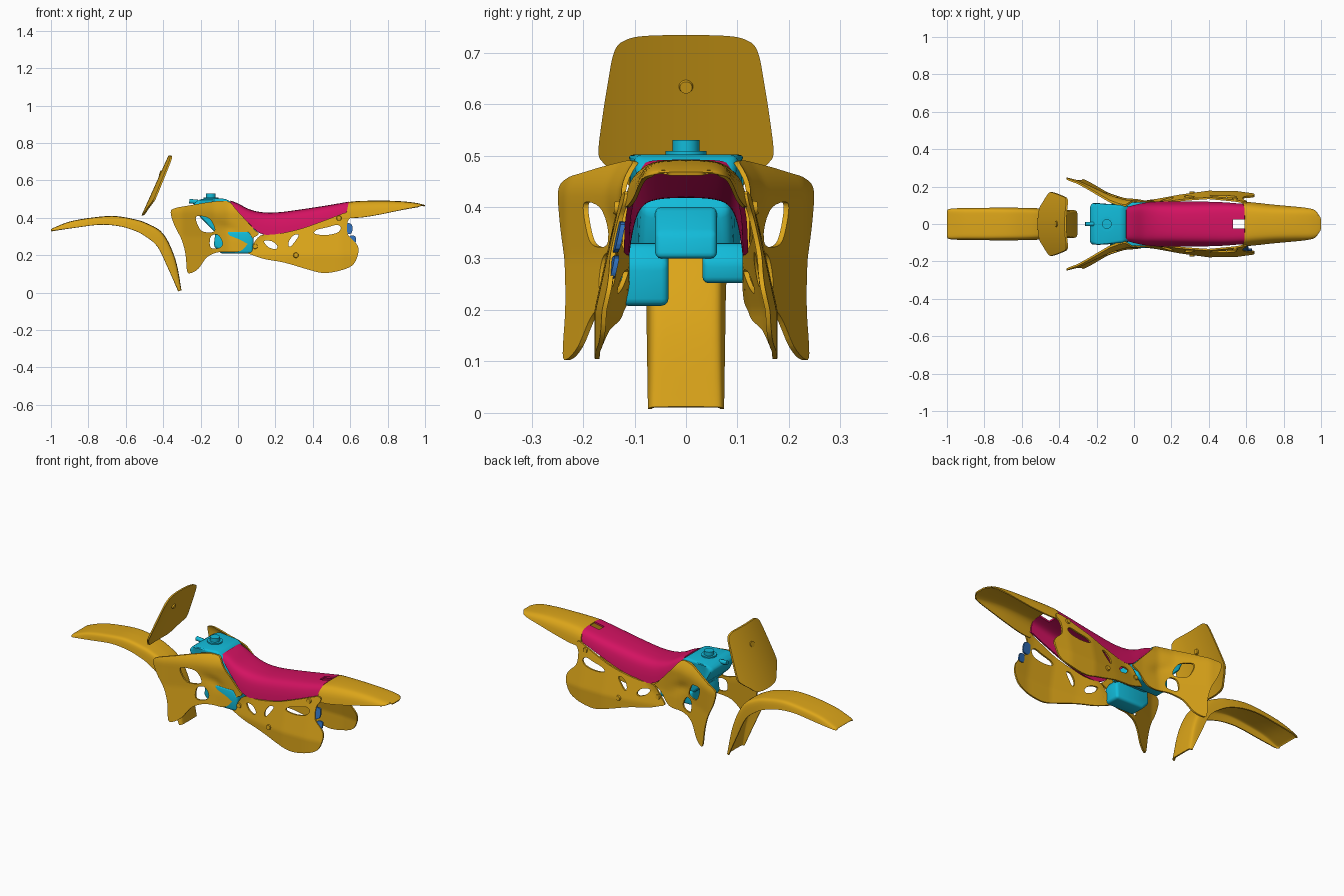
import bpy, bmesh, math
from mathutils import Vector

if "Cube" in bpy.data.objects:
    bpy.data.objects.remove(bpy.data.objects["Cube"])


def material(name, rgb):
    m = bpy.data.materials.new(name)
    m.diffuse_color = (*rgb, 1)
    m.use_nodes = True
    m.node_tree.nodes["Principled BSDF"].inputs["Base Color"].default_value = m.diffuse_color
    return m


GOLD = material("gold", (0.72, 0.38, 0.01))
CRIMSON = material("crimson", (0.65, 0.006, 0.12))
CYAN = material("cyan", (0.006, 0.5, 0.7))
BLUE = material("blue", (0.03, 0.16, 0.5))


def smooth(pts, n=5, closed=False):
    """Catmull-Rom resampling of tuples of any size."""
    p, out, k = [Vector(a) for a in pts], [], len(pts)
    get = (lambda i: p[i % k]) if closed else (lambda i: p[max(0, min(k - 1, i))])
    for i in range(k if closed else k - 1):
        a, b, c, d = (get(i + j) for j in (-1, 0, 1, 2))
        for s in range(n):
            t = s / n
            out.append(0.5 * (2 * b + (c - a) * t + (2 * a - 5 * b + 4 * c - d) * t * t
                              + (3 * b - a - 3 * c + d) * t ** 3))
    return out if closed else out + [p[-1]]


def interp(table, x):
    for (a, fa), (b, fb) in zip(table, table[1:]):
        if x <= b:
            t = max(0, (x - a) / (b - a))
            return fa + (fb - fa) * t
    return table[-1][1]


def add(name, bm, mat=None):
    me = bpy.data.meshes.new(name)
    bm.to_mesh(me)
    bm.free()
    ob = bpy.data.objects.new(name, me)
    bpy.context.collection.objects.link(ob)
    if mat:
        me.materials.append(mat)
    return ob


def finish(ob, cutters=(), angle=35):
    """Bake modifiers, drop the cutters and shade."""
    bpy.context.view_layer.update()
    dg = bpy.context.evaluated_depsgraph_get()
    me = bpy.data.meshes.new_from_object(ob.evaluated_get(dg))
    ob.modifiers.clear()
    ob.data = me
    for c in cutters:
        bpy.data.objects.remove(c)
    bpy.ops.object.select_all(action='DESELECT')
    ob.select_set(True)
    bpy.context.view_layer.objects.active = ob
    bpy.ops.object.shade_smooth_by_angle(angle=math.radians(angle))
    return ob


def prism(name, outline, y0, y1, mat=None, width=None):
    """Outline in x-z extruded along y; width(x) scales y."""
    bm = bmesh.new()
    f = bm.faces.new([bm.verts.new((p[0], y0, p[1])) for p in outline])
    r = bmesh.ops.extrude_face_region(bm, geom=[f])
    for v in r['geom']:
        if isinstance(v, bmesh.types.BMVert):
            v.co.y = y1
    if width:
        for v in bm.verts:
            v.co.y *= width(v.co.x)
    bmesh.ops.recalc_face_normals(bm, faces=bm.faces)
    return add(name, bm, mat)


def boolean(ob, cutter, op):
    cutter.hide_render = True
    m = ob.modifiers.new("cut", 'BOOLEAN')
    m.operation, m.object, m.solver = op, cutter, 'EXACT'


def mirror(ob):
    m = ob.modifiers.new("mirror", 'MIRROR')
    m.use_axis = (False, True, False)


def panel(name, outline, holes, depth, mat=GOLD, thick=0.009, twin=True, swap=False):
    """Curved sheet trimmed by an outline and holes."""
    line = smooth(outline, 4, True)
    us, vs = [p[0] for p in line], [p[1] for p in line]
    u0, u1, v0, v1 = min(us) - .013, max(us) + .013, min(vs) - .013, max(vs) + .013
    bm = bmesh.new()
    bmesh.ops.create_grid(bm, x_segments=36, y_segments=30, size=0.5)
    for v in bm.verts:
        u, w = u0 + (v.co.x + .5) * (u1 - u0), v0 + (v.co.y + .5) * (v1 - v0)
        v.co = (u, -depth(u, w), w)
    ob = add(name, bm, mat)
    s = ob.modifiers.new("thick", 'SOLIDIFY')
    s.thickness, s.offset = thick, -1
    cutters = [prism("trim", line, -1.2, 1.2)]
    boolean(ob, cutters[0], 'INTERSECT')
    for h in holes:
        cutters.append(prism("hole", smooth(h, 4, True), -1.2, 1.2))
        boolean(ob, cutters[-1], 'DIFFERENCE')
    if twin:
        mirror(ob)
    finish(ob, cutters)
    if swap:
        for v in ob.data.vertices:
            v.co = (v.co.y, v.co.x, v.co.z)
        ob.data.flip_normals()
    return ob


def shell(name, stations, profile, mat, thick=0.007, cut=None):
    """Station = crown x, crown z, hem x, hem z, half width; profile = (across, drop)."""
    half = smooth(profile, 3)
    prof = [(-a, d) for a, d in half[:0:-1]] + [tuple(p) for p in half]
    bm = bmesh.new()
    rows = [[bm.verts.new((s[0] + (s[2] - s[0]) * d, a * s[4], s[1] + (s[3] - s[1]) * d))
             for a, d in prof] for s in smooth(stations, 5)]
    for r, q in zip(rows, rows[1:]):
        for j in range(len(r) - 1):
            bm.faces.new((r[j], q[j], q[j + 1], r[j + 1]))
    ob = add(name, bm, mat)
    m = ob.modifiers.new("thick", 'SOLIDIFY')
    m.thickness, m.offset = thick, -1
    if cut:
        boolean(ob, cut, 'DIFFERENCE')
    return finish(ob, [cut] if cut else [])


def disc(name, loc, r, h, axis, mat, twin=False, r2=None):
    bm = bmesh.new()
    bmesh.ops.create_cone(bm, cap_ends=True, segments=20, radius1=r, radius2=r2 or r, depth=h)
    ob = add(name, bm, mat)
    rot = Vector(axis).to_track_quat('Z', 'Y').to_matrix().to_4x4()
    rot.translation = loc
    ob.data.transform(rot)
    if twin:
        mirror(ob)
    return finish(ob)


# Front fender: flat crown curling down behind the wheel
shell("front_fender", [(-1, .337, -1, .33, .07), (-.985, .347, -.98, .333, .082), (-.9, .38, -.87, .348, .086),
      (-.79, .4, -.74, .364, .087), (-.67, .41, -.64, .357, .087), (-.57, .396, -.56, .335, .086),
      (-.49, .372, -.5, .305, .083), (-.4, .315, -.43, .246, .078), (-.335, .18, -.375, .134, .076),
      (-.302, .012, -.318, .008, .074)],
      [(0, 0), (.5, .02), (.8, .08), (.93, .35), (1, 1)], GOLD)

# Number plate, leaning back with swept edges
panel("number_plate", [(-.07, .417), (.07, .417), (.12, .45), (.16, .485), (.17, .507), (.163, .57), (.152, .64),
      (.14, .7), (.12, .723), (.07, .733), (-.07, .733), (-.12, .723), (-.14, .7), (-.152, .64), (-.163, .57),
      (-.17, .507), (-.16, .485), (-.12, .45)], [],
      lambda y, z: .515 - (z - .415) * .45 - .9 * y * y, twin=False, swap=True)
disc("plate_peg", (-.409, 0, .635), .017, .022, (1, 0, -.3), GOLD, r2=.012)


# Radiator shrouds, flaring outward at the front
def shroud_y(x, z):
    y = interp([(-.37, .252), (-.3, .234), (-.22, .197), (-.13, .155), (-.05, .13), (.05, .123), (.15, .125)], x)
    y -= 6 * max(0, z - .42) ** 2 - .1 * max(0, .3 - z)
    groove = math.exp(-((z - .34 + .35 * (x + .05)) / .03) ** 2) * math.exp(-((x + .07) / .06) ** 2)
    return y - .01 * groove


panel("radiator_shrouds", [(-.36, .43), (-.335, .452), (-.25, .468), (-.18, .48), (-.1, .49), (-.045, .484),
      (-.01, .445), (.04, .39), (.09, .335), (.11, .312), (.07, .285), (.03, .235), (-.01, .217), (-.1, .217),
      (-.165, .19), (-.21, .13), (-.25, .105), (-.272, .115), (-.28, .2), (-.3, .28), (-.34, .36)],
      [[(-.215, .41), (-.225, .39), (-.2, .335), (-.16, .322), (-.125, .33), (-.135, .37), (-.16, .4)],
       [(-.145, .3), (-.15, .25), (-.13, .235), (-.09, .245), (-.085, .275), (-.11, .31)]], shroud_y)


# Side panels under the seat
def side_y(x, z):
    y = interp([(.02, .122), (.12, .134), (.25, .158), (.4, .178), (.55, .176), (.65, .162)], x)
    return max(.119, y - .22 * max(0, z - .2))


panel("side_panels", [(.05, .215), (.075, .25), (.12, .305), (.2, .312), (.33, .34), (.46, .385), (.585, .43),
      (.605, .41), (.585, .375), (.588, .31), (.63, .265), (.645, .225), (.62, .155), (.56, .122), (.46, .105),
      (.37, .125), (.25, .16), (.14, .18), (.08, .2)],
      [[(.42, .335), (.41, .315), (.47, .308), (.53, .32), (.55, .345), (.53, .362), (.48, .35)],
       [(.27, .252), (.285, .25), (.325, .305), (.3, .308), (.275, .28)],
       [(.14, .275), (.16, .245), (.2, .232), (.21, .25), (.18, .275)]], side_y)
for x, z in ((.31, .2), (.092, .247), (.54, .398)):
    disc("panel_boss", (x, -side_y(x, z), z), .016, .014, (0, -1, .1), GOLD, True, .012)

# Blue stickers on the rear edge of one side panel
for x, z, w, h in ((.587, .342, .02, .024), (.612, .283, .015, .018)):
    panel("blue_patch", [(x - w, z - h), (x + w, z - h), (x + w, z + h), (x - w, z + h)], [],
          lambda u, v: side_y(u, v) - .004, BLUE, twin=False)

# Seat shell with the slot at its tail
slot = prism("slot", [(.53, .3), (.7, .3), (.7, .6), (.53, .6)], -.024, .024)
shell("seat", [(-.04, .492, -.045, .478, .088), (0, .477, -.005, .435, .1), (.06, .446, .05, .38, .112),
      (.13, .43, .115, .32, .119), (.22, .43, .2, .308, .12), (.35, .447, .33, .336, .12),
      (.48, .467, .46, .382, .117), (.592, .487, .582, .425, .108)],
      [(0, 0), (.4, .02), (.68, .1), (.85, .3), (.95, .65), (1, 1)], CRIMSON, .01, slot)

# Rear fender
shell("rear_fender", [(.592, .485, .575, .4, .121), (.65, .49, .65, .402, .114), (.75, .492, .75, .417, .103),
      (.85, .49, .85, .438, .094), (.93, .483, .93, .454, .085), (.975, .475, .97, .461, .072),
      (1, .468, .985, .465, .045)],
      [(0, 0), (.4, .02), (.7, .12), (.9, .45), (1, 1)], GOLD)


# Fuel tank: main body, tail and two uneven lower lobes
def block(name, outline, y0, y1, bevel, width=None):
    ob = prism(name, outline, y0, y1, CYAN, width)
    b = ob.modifiers.new("round", 'BEVEL')
    b.width, b.segments, b.limit_method = bevel, 3, 'ANGLE'
    return finish(ob)


block("tank_body", [(-.243, .475), (-.2, .502), (-.06, .502), (-.035, .48), (.03, .395), (.0, .3), (-.1, .3),
      (-.2, .4)], -1, 1, .018, lambda x: interp([(-.25, .095), (-.2, .122), (-.04, .098), (.08, .075)], x))
block("tank_tail", [(-.05, .4), (.03, .4), (.09, .35), (.1, .3), (-.05, .3)], -.06, .06, .012)
block("tank_lobe_large", [(-.12, .33), (.06, .33), (.085, .29), (.08, .208), (-.09, .208), (-.13, .25)],
      -.127, -.034, .014)
block("tank_lobe_small", [(-.12, .33), (.06, .33), (.085, .295), (.08, .252), (-.12, .252)], .032, .12, .012)
disc("tank_cap", (-.145, 0, .51), .026, .04, (0, 0, 1), CYAN)
disc("tank_cap_rim", (-.145, 0, .503), .04, .012, (0, 0, 1), CYAN)
disc("tank_spout", (-.238, 0, .487), .012, .045, (-1, 0, .1), CYAN)
